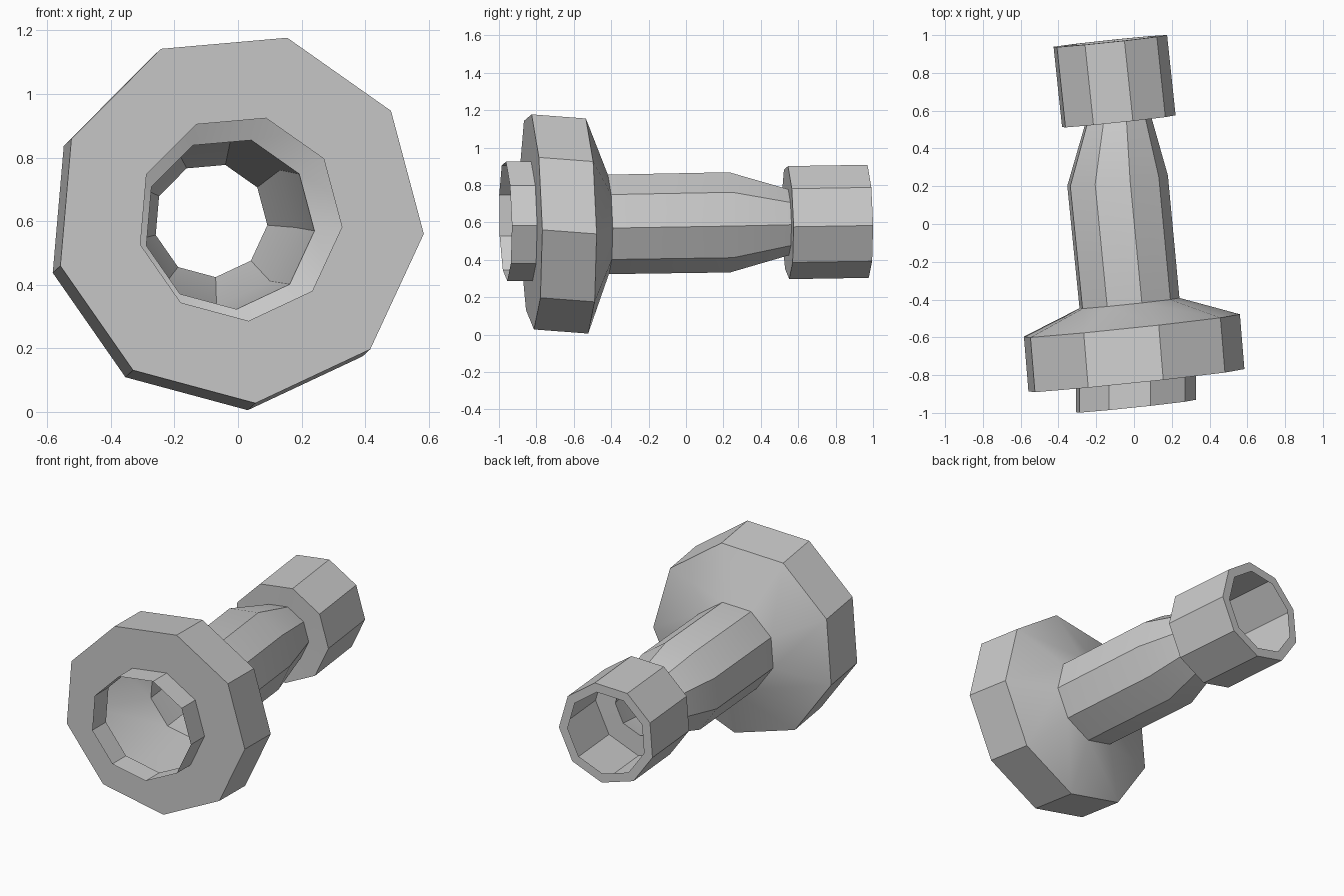
import bpy, bmesh, math
from mathutils import Vector

if "Cube" in bpy.data.objects:
    bpy.data.objects.remove(bpy.data.objects["Cube"])

SIDES = 9
YAW = math.radians(6)
U = Vector((math.cos(YAW), math.sin(YAW), 0))   # cross-section axes
V = Vector((0, -0.02, 1))


def loft(name, rings):
    """Open thin shell through nine-sided rings (x, y, z, radius), front to back."""
    bm = bmesh.new()
    loops = []
    for x, y, z, r in rings:
        loop = []
        for k in range(SIDES):
            a = math.radians(75 + 360 / SIDES * k)
            loop.append(bm.verts.new(Vector((x, y, z)) + r * (math.cos(a) * U + math.sin(a) * V)))
        loops.append(loop)
    for a, b in zip(loops, loops[1:]):
        for i in range(SIDES):
            j = (i + 1) % SIDES
            bm.faces.new((a[i], b[i], b[j], a[j]))
    mesh = bpy.data.meshes.new(name)
    bm.to_mesh(mesh)
    bm.free()
    obj = bpy.data.objects.new(name, mesh)
    bpy.context.collection.objects.link(obj)
    bpy.ops.object.select_all(action='DESELECT')
    obj.select_set(True)
    bpy.context.view_layer.objects.active = obj
    bpy.ops.object.shade_smooth_by_angle(angle=math.radians(30))
    return obj


# Ring positions shared by neighbouring parts
lip_base = (0.005, -0.83, 0.61, 0.325)
shaft_start = (-0.028, -0.42, 0.593, 0.271)
throat = (-0.086, 0.545, 0.603, 0.18)

# Short open lip at the front
loft("mouth_lip", [(0.005, -0.965, 0.61, 0.325), lip_base])

# Wide hollow flange with a conical back
loft("flange", [lip_base, (0.004, -0.83, 0.611, 0.586), (-0.02, -0.54, 0.589, 0.586), shaft_start])

# Tapering shaft
loft("shaft", [shaft_start, (-0.091, 0.228, 0.604, 0.273), throat])

# Hollow rear collar with an inward rim
loft("rear_collar", [throat, (-0.085, 0.543, 0.603, 0.308), (-0.13, 0.968, 0.61, 0.308),
                     (-0.13, 0.968, 0.61, 0.252)])
